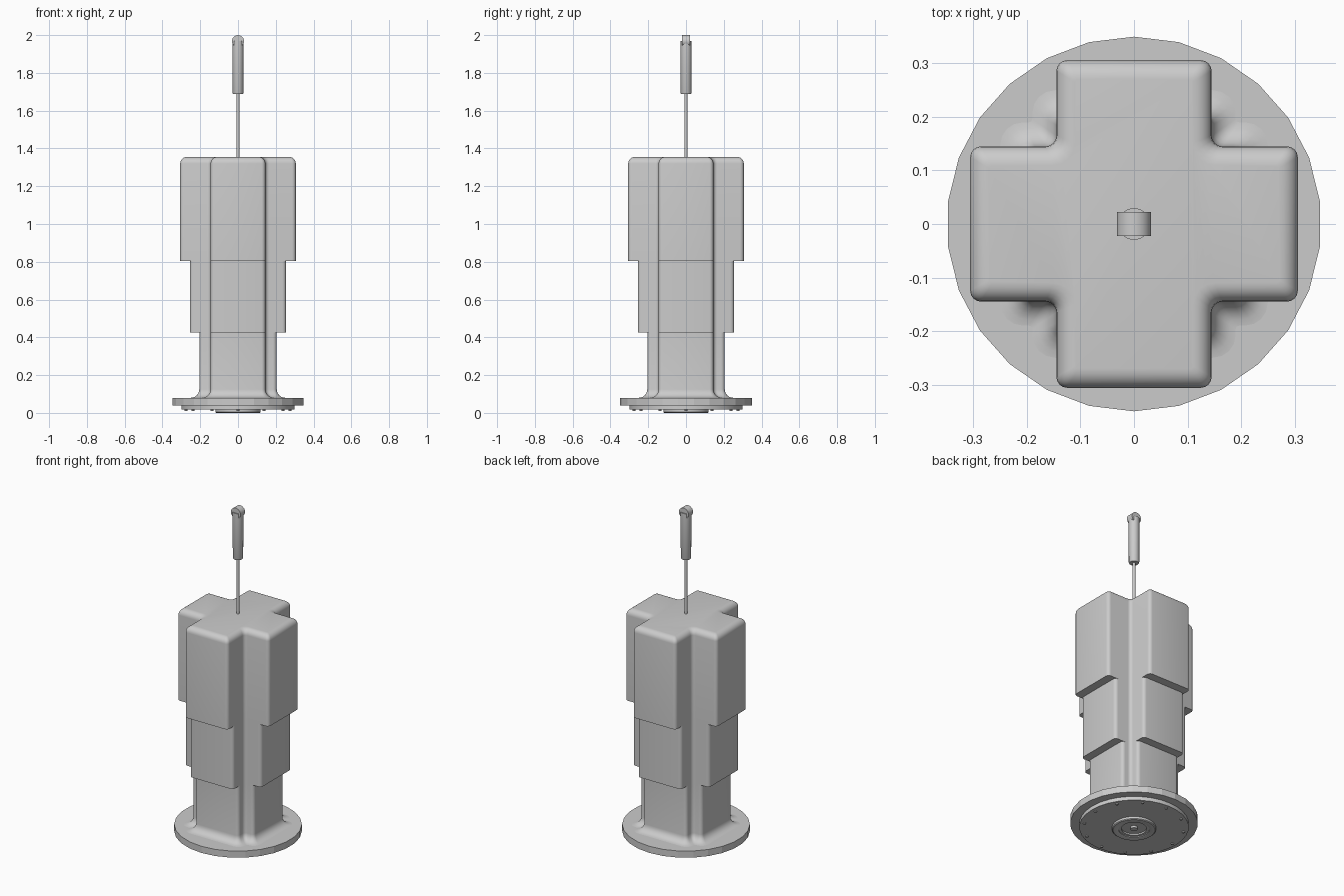
import bpy, bmesh
from math import sin, cos, pi, radians
from mathutils import Matrix

cube = bpy.data.objects.get("Cube")
if cube:
    bpy.data.objects.remove(cube)

grey = bpy.data.materials.new("plain grey")
grey.use_nodes = True
GREY = (0.6, 0.6, 0.6, 1)
grey.diffuse_color = GREY
grey.node_tree.nodes["Principled BSDF"].inputs["Base Color"].default_value = GREY


def finish(bm, name, angle=35):
    bmesh.ops.remove_doubles(bm, verts=bm.verts, dist=1e-5)
    bmesh.ops.recalc_face_normals(bm, faces=bm.faces)
    mesh = bpy.data.meshes.new(name)
    bm.to_mesh(mesh)
    bm.free()
    mesh.materials.append(grey)
    ob = bpy.data.objects.new(name, mesh)
    bpy.context.collection.objects.link(ob)
    bpy.ops.object.select_all(action='DESELECT')
    ob.select_set(True)
    bpy.context.view_layer.objects.active = ob
    bpy.ops.object.shade_smooth_by_angle(angle=radians(angle))
    return ob


def loft(bm, rings):
    """Bridge equal-length rings of points and cap both ends."""
    loops = [[bm.verts.new(p) for p in ring] for ring in rings]
    n = len(loops[0])
    for lo, hi in zip(loops, loops[1:]):
        for i in range(n):
            j = (i + 1) % n
            bm.faces.new((lo[i], lo[j], hi[j], hi[i]))
    bm.faces.new(loops[0][::-1])
    bm.faces.new(loops[-1])


def lathe(name, profile, sides, angle=35):
    """Turn (radius, z) points about the z axis, with a vertex facing +y."""
    bm = bmesh.new()
    loft(bm, [[(r * sin(2 * pi * i / sides), r * cos(2 * pi * i / sides), z)
               for i in range(sides)] for r, z in profile])
    return finish(bm, name, angle)


def cross(reach, half, z, r_out=0.02, r_in=0.02, steps=4):
    """Plus-shaped ring with rounded outer and inner corners."""
    def arc(cx, cy, r, start, sweep):
        return [(cx + r * cos(start + sweep * k / steps),
                 cy + r * sin(start + sweep * k / steps)) for k in range(steps + 1)]
    quarter = pi / 2
    pts = arc(reach - r_out, half - r_out, r_out, 0, quarter)
    pts += arc(half + r_in, half + r_in, r_in, -quarter, -quarter)
    pts += arc(half - r_out, reach - r_out, r_out, 0, quarter)
    ring = []
    for k in range(4):
        c, s = round(cos(k * quarter)), round(sin(k * quarter))
        ring += [(c * x - s * y, s * x + c * y, z) for x, y in pts]
    return ring


# Tower: flared foot, three stepped plus-shaped tiers, rounded roof
HALF, LOW, MID, HIGH = 0.145, 0.205, 0.255, 0.306
FLARE, ROUND, FLOOR, ROOF = 0.045, 0.035, 0.08, 1.355
rings = []
for k in range(7):
    t = k / 6 * pi / 2
    d = FLARE * (1 - sin(t))
    rings.append(cross(LOW + d, HALF + d, FLOOR + FLARE * (1 - cos(t)), 0.02 + d * 0.5, 0.02 - d * 0.3))
for inner, outer, z in ((LOW, MID, 0.425), (MID, HIGH, 0.805)):
    rings += [cross(inner, HALF, z), cross(outer, HALF, z)]
for k in range(7):
    t = k / 6 * pi / 2
    d = ROUND * (1 - cos(t))
    rings.append(cross(HIGH - d, HALF - d, ROOF - ROUND * (1 - sin(t)), 0.02 - d * 0.4, 0.02 + d * 0.6))
bm = bmesh.new()
loft(bm, rings)
bmesh.ops.dissolve_degenerate(bm, dist=1e-5, edges=bm.edges)
finish(bm, "tower")

# Round base plates
lathe("base_flange", [(0.35, 0.04), (0.35, 0.08)], 26, 10)
lathe("base_plate", [(0.3, 0.017), (0.3, 0.045)], 32)

# Socket ring under the base, with a recess and a centre pin
lathe("socket_ring", [(0.07, 0.018), (0.07, 0.008), (0.085, 0.008), (0.085, 0.004),
                      (0.1, 0), (0.115, 0), (0.12, 0.004), (0.12, 0.02)], 32)
lathe("socket_pin", [(0.02, 0.004), (0.02, 0.02)], 16)

# Bolts around the underside
bm = bmesh.new()
for i in range(12):
    a = 2 * pi * i / 12
    bmesh.ops.create_cone(bm, cap_ends=True, segments=8, radius1=0.008, radius2=0.008, depth=0.01,
                          matrix=Matrix.Translation((0.275 * cos(a), 0.275 * sin(a), 0.016)))
finish(bm, "base_bolts")

# Mast: thin rod, thicker sleeve and a sideways barrel on top
lathe("mast_rod", [(0.008, 1.34), (0.008, 1.7)], 12)
lathe("mast_sleeve", [(0.026, 1.688), (0.029, 1.695), (0.03, 1.97)], 16)
bm = bmesh.new()
bmesh.ops.create_cone(bm, cap_ends=True, segments=24, radius1=0.032, radius2=0.032, depth=0.044,
                      matrix=Matrix.Translation((0, 0, 1.968)) @ Matrix.Rotation(pi / 2, 4, 'X'))
finish(bm, "mast_tip")
